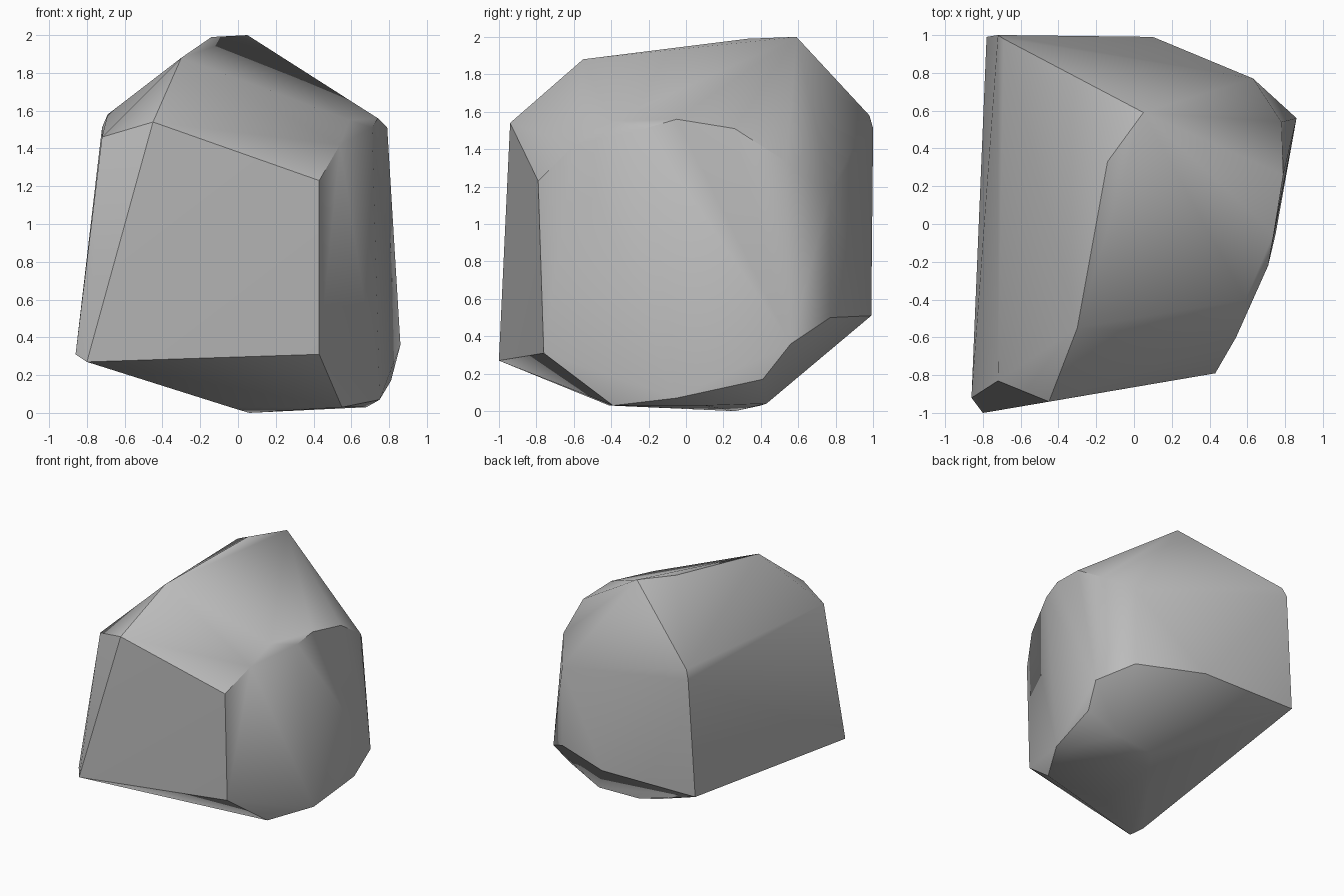
import bpy
import bmesh
import math

default_cube = bpy.data.objects.get("Cube")
if default_cube:
    bpy.data.objects.remove(default_cube, do_unlink=True)


def flat_material(name, colour):
    material = bpy.data.materials.new(name)
    material.use_nodes = True
    material.diffuse_color = colour
    shader = material.node_tree.nodes["Principled BSDF"]
    shader.inputs["Base Color"].default_value = colour
    shader.inputs["Roughness"].default_value = 0.9
    return material


def hull_object(name, corner_groups, material, crease_degrees):
    """Wrap a convex stone around its corners and merge flat facets."""
    bm = bmesh.new()
    for group in corner_groups:
        for corner in group:
            bm.verts.new(corner)
    hull = bmesh.ops.convex_hull(bm, input=bm.verts[:])
    loose = set(hull["geom_interior"]) | set(hull["geom_unused"])
    bmesh.ops.delete(
        bm,
        geom=[item for item in loose if isinstance(item, bmesh.types.BMVert)],
        context="VERTS",
    )
    bmesh.ops.dissolve_limit(
        bm, angle_limit=math.radians(1), verts=bm.verts[:], edges=bm.edges[:]
    )
    bmesh.ops.recalc_face_normals(bm, faces=bm.faces[:])

    mesh = bpy.data.meshes.new(name)
    bm.to_mesh(mesh)
    bm.free()
    mesh.materials.append(material)
    stone = bpy.data.objects.new(name, mesh)
    bpy.context.collection.objects.link(stone)

    # Soft shading across shallow facets, crisp edges on the breaks
    bpy.ops.object.select_all(action="DESELECT")
    stone.select_set(True)
    bpy.context.view_layer.objects.active = stone
    bpy.ops.object.shade_smooth_by_angle(angle=math.radians(crease_degrees))
    return stone


# Big front break, with the narrow chamfer beside it
front_corners = [
    (-.8, -1, .27), (.43, -.76, .31), (.43, -.79, 1.23),
    (-.45, -.94, 1.54), (-.72, -.83, 1.46), (-.86, -.92, .31),
]

# Sloping crown
crown_corners = [(-.3, -.55, 1.88), (-.14, .33, 1.99), (.05, .59, 2)]

# Rounded rim of the left side, upper then lower
upper_rim = [
    (.54, -.6, 1.42), (.59, -.4, 1.55), (.71, -.22, 1.51),
    (.74, -.05, 1.56), (.79, .26, 1.51), (.78, .54, 1.33),
]
lower_rim = [
    (.86, .56, .36), (.81, .41, .17), (.75, -.05, .07), (.55, -.39, .03),
]

# Back break
back_corners = [
    (-.72, 1, 1.51), (-.69, .98, 1.58), (-.78, .99, .52),
    (.1, .99, .51), (.63, .77, 1.17), (.63, .77, .5),
]

# Blunt underside
base_corners = [
    (-.04, -.41, .03), (.06, .26, 0), (.16, .4, .03),
    (.52, .43, .04), (.68, .1, .03),
]

stone_grey = flat_material("stone_grey", (.5, .5, .5, 1))
hull_object(
    "boulder",
    [front_corners, crown_corners, upper_rim, lower_rim, back_corners, base_corners],
    stone_grey,
    crease_degrees=35,
)
